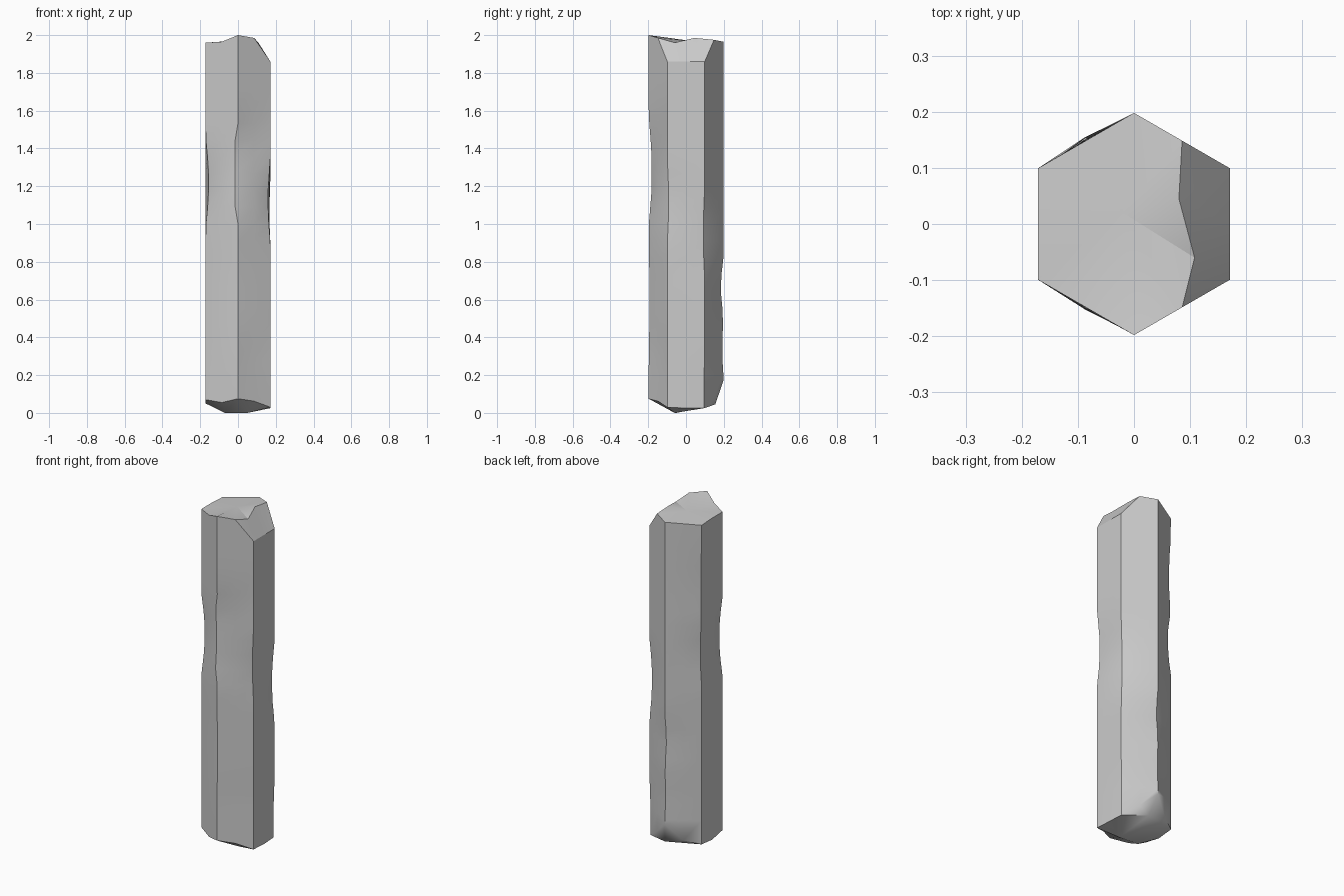
import bpy, bmesh, math
from mathutils import Vector

cube = bpy.data.objects.get("Cube")
if cube:
    bpy.data.objects.remove(cube, do_unlink=True)

stone = bpy.data.materials.new("grey stone")
stone.use_nodes = True
colour = (0.6, 0.6, 0.6, 1)
stone.diffuse_color = colour
stone.node_tree.nodes["Principled BSDF"].inputs["Base Color"].default_value = colour

# Twelve columns: six corners and six face middles, counter-clockwise from the front corner
corners = [Vector((0.198 * math.sin(math.radians(a)), -0.198 * math.cos(math.radians(a)), 0))
           for a in range(0, 360, 60)]
columns = []
for i, c in enumerate(corners):
    columns += [c, (c + corners[(i + 1) % 6]) / 2]
bottom_z = [0.075, 0.062, 0.03, 0.025, 0.025, 0.09, 0.17, 0.08, 0.06, 0.05, 0.07, 0.055]
top_z = [2, 1.985, 1.86, 1.86, 1.86, 1.975, 1.965, 1.96, 1.955, 1.96, 1.96, 1.965]

# Worn places: column, height, half length, depth
dents = [(0, 1.28, 0.3, 0.016), (0, 0.6, 0.4, 0.004), (1, 1.45, 0.2, 0.008),
         (2, 1.12, 0.22, 0.014), (4, 0.95, 0.25, 0.014), (4, 0.1, 0.3, 0.006),
         (6, 0.66, 0.14, 0.014), (6, 0.35, 0.15, 0.006), (8, 1.6, 0.25, 0.01),
         (8, 1.2, 0.2, 0.016), (10, 1.22, 0.24, 0.018), (3, 1.1, 0.2, 0.006),
         (7, 0.9, 1, -0.006), (11, 0.7, 0.7, -0.004), (1, 0.3, 0.15, 0.005)]


def side_point(i, z):
    p = columns[i].copy()
    inward = -p.normalized()
    for col, height, half, depth in dents:
        if col == i:
            p += inward * depth * min(1, 1.5 * max(0, 1 - abs(z - height) / half))
    if i == 0 and 1.05 < z < 1.5:
        p.x -= 0.015
    p.z = z
    return p


# Stacked rings form the worn shaft
bm = bmesh.new()
steps = 20
rings = []
for s in range(steps + 1):
    ring = []
    for i in range(12):
        low, high = bottom_z[i], top_z[i]
        z = low if s == 0 else high if s == steps else 0.2 + 1.6 * (s - 1) / (steps - 2)
        ring.append(bm.verts.new(side_point(i, z)))
    rings.append(ring)
for a, b in zip(rings, rings[1:]):
    for i in range(12):
        j = (i + 1) % 12
        bm.faces.new((a[i], a[j], b[j], b[i]))

# Chipped underside around three low points
inner = [bm.verts.new(p) for p in ((0.05, -0.06, 0), (0.03, 0.155, 0.045), (-0.07, -0.05, 0))]
base = rings[0]
for i in range(12):
    j = (i + 1) % 12
    a, b = inner[i // 4], inner[j // 4]
    bm.faces.new((base[j], base[i], a))
    if a != b:
        bm.faces.new((base[j], a, b))
bm.faces.new(inner[::-1])

# Broken slope on the left of the top, with a jagged upper edge
top = rings[-1]
notch = bm.verts.new((0.108, -0.06, 1.96))
ridge = bm.verts.new((0.08, 0.045, 1.985))
for tri in ((top[1], top[2], notch), (top[2], top[3], notch), (top[3], ridge, notch),
            (top[3], top[4], ridge), (top[4], top[5], ridge)):
    bm.faces.new(tri)

# Shallow uneven top
middle = bm.verts.new((-0.02, 0.02, 1.97))
rim = top[5:] + [top[0], top[1], notch, ridge]
for a, b in zip(rim, rim[1:] + rim[:1]):
    bm.faces.new((a, b, middle))

bmesh.ops.recalc_face_normals(bm, faces=bm.faces)
mesh = bpy.data.meshes.new("stone_column")
bm.to_mesh(mesh)
bm.free()
mesh.materials.append(stone)
column = bpy.data.objects.new("stone_column", mesh)
bpy.context.collection.objects.link(column)
bpy.context.view_layer.objects.active = column
column.select_set(True)
bpy.ops.object.shade_smooth_by_angle(angle=math.radians(30))
